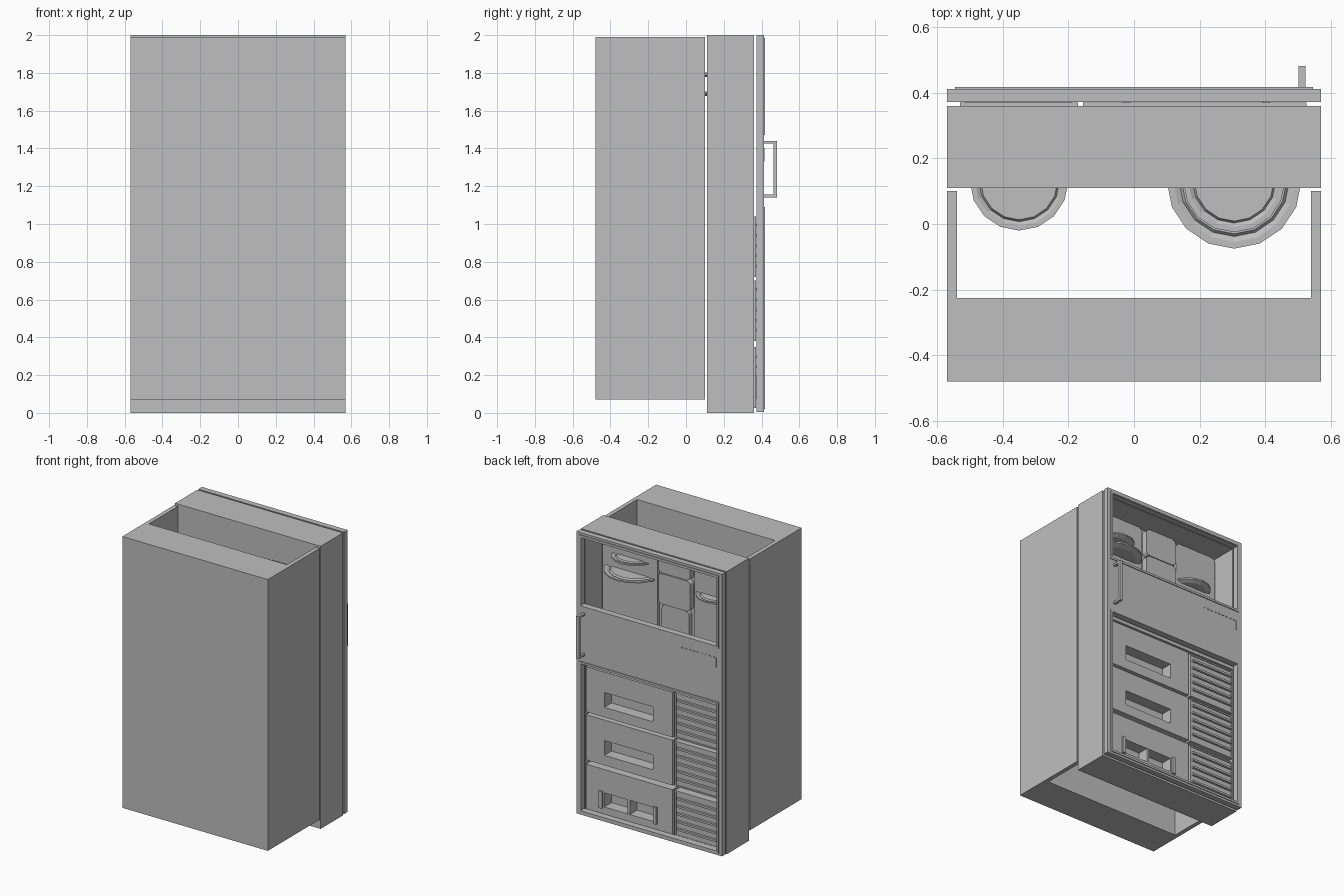
import bpy, bmesh, math
from mathutils import Vector

if "Cube" in bpy.data.objects:
    bpy.data.objects.remove(bpy.data.objects["Cube"])

grey = bpy.data.materials.new("cabinet_grey")
grey.diffuse_color = (0.52, 0.52, 0.52, 1)
grey.use_nodes = True
grey.node_tree.nodes["Principled BSDF"].inputs["Base Color"].default_value = grey.diffuse_color


def finish(name, bm):
    bmesh.ops.remove_doubles(bm, verts=bm.verts, dist=1e-5)
    bmesh.ops.recalc_face_normals(bm, faces=bm.faces)
    me = bpy.data.meshes.new(name)
    bm.to_mesh(me)
    bm.free()
    me.materials.append(grey)
    ob = bpy.data.objects.new(name, me)
    bpy.context.collection.objects.link(ob)
    return ob


def plate(name, x0, x1, z0, z1, y0, y1, holes=()):
    """Slab facing y, with rectangular through holes (x0, x1, z0, z1)."""
    xs = sorted({x0, x1, *[h[0] for h in holes], *[h[1] for h in holes]})
    zs = sorted({z0, z1, *[h[2] for h in holes], *[h[3] for h in holes]})

    def solid(i, k):
        if not (0 <= i < len(xs) - 1 and 0 <= k < len(zs) - 1):
            return False
        cx, cz = (xs[i] + xs[i + 1]) / 2, (zs[k] + zs[k + 1]) / 2
        return not any(h[0] < cx < h[1] and h[2] < cz < h[3] for h in holes)

    bm = bmesh.new()

    def quad(*pts):
        bm.faces.new([bm.verts.new(p) for p in pts])

    for i in range(len(xs) - 1):
        for k in range(len(zs) - 1):
            if not solid(i, k):
                continue
            a, b, c, d = xs[i], xs[i + 1], zs[k], zs[k + 1]
            for y in (y0, y1):
                quad((a, y, c), (b, y, c), (b, y, d), (a, y, d))
            for x, n in ((a, i - 1), (b, i + 1)):
                if not solid(n, k):
                    quad((x, y0, c), (x, y1, c), (x, y1, d), (x, y0, d))
            for z, n in ((c, k - 1), (d, k + 1)):
                if not solid(i, n):
                    quad((a, y0, z), (b, y0, z), (b, y1, z), (a, y1, z))
    bmesh.ops.remove_doubles(bm, verts=bm.verts, dist=1e-5)
    bmesh.ops.recalc_face_normals(bm, faces=bm.faces)
    bmesh.ops.dissolve_limit(bm, angle_limit=0.01, verts=bm.verts, edges=bm.edges)
    return finish(name, bm)


def rounded_plate(name, x0, x1, z0, z1, y0, y1, r=0.03):
    """Slab facing y with rounded corners."""
    bm = bmesh.new()
    ring = []
    corners = ((x1 - r, z1 - r), (x0 + r, z1 - r), (x0 + r, z0 + r), (x1 - r, z0 + r))
    for q, (cx, cz) in enumerate(corners):
        for s in range(5):
            a = (q + s / 4) * math.pi / 2
            ring.append((cx + r * math.cos(a), cz + r * math.sin(a)))
    back, front = [[bm.verts.new((x, y, z)) for x, z in ring] for y in (y0, y1)]
    bm.faces.new(back)
    bm.faces.new(front)
    for i in range(len(ring)):
        j = (i + 1) % len(ring)
        bm.faces.new((back[i], back[j], front[j], front[i]))
    return finish(name, bm)


def reel(name, x, y, z, r, sides=16):
    """Dished disc with a raised rim, turned about the vertical axis."""
    profile = ((0, -0.012), (0.8, -0.012), (1, 0), (1, 0.01),
               (0.9, 0.01), (0.82, 0.002), (0.78, 0.012), (0, 0.012))
    bm = bmesh.new()
    rings = []
    for f, h in profile:
        rings.append([bm.verts.new((x + f * r * math.cos(2 * math.pi * s / sides),
                                    y + f * r * math.sin(2 * math.pi * s / sides), z + h))
                      for s in range(sides)] if f else [bm.verts.new((x, y, z + h))])
    for a, b in zip(rings, rings[1:]):
        for s in range(sides):
            t = (s + 1) % sides
            if len(a) == 1:
                bm.faces.new((a[0], b[s], b[t]))
            elif len(b) == 1:
                bm.faces.new((a[s], a[t], b[0]))
            else:
                bm.faces.new((a[s], a[t], b[t], b[s]))
    return finish(name, bm)


# Front shell: thick front wall with two side walls, open above and below
bm = bmesh.new()
outline = ((-.57, -.48), (.57, -.48), (.57, .10), (.54, .10),
           (.54, -.225), (-.54, -.225), (-.54, .10), (-.57, .10))
low, top = [[bm.verts.new((x, y, z)) for x, y in outline] for z in (.07, 1.99)]
bm.faces.new(low)
bm.faces.new(top)
for i in range(8):
    j = (i + 1) % 8
    bm.faces.new((low[i], low[j], top[j], top[i]))
finish("front_shell", bm)

# Main cabinet: back board, deep mid layer, shallow rim
upper = (-.54, .54, 1.30, 1.97)
plate("cabinet_board", -.57, .57, 0, 2, .11, .17)
plate("cabinet_middle", -.57, .57, 0, 2, .17, .29, [upper])
plate("cabinet_rim", -.57, .57, 0, 2, .29, .36, [upper, (-.54, .54, .015, 1.06)])

# Upper compartment: side mounts, centre column, reels
for name, x0, x1 in (("left_mount", -.53, -.20), ("right_mount", .09, .52)):
    rounded_plate(name, x0, x1, 1.34, 1.965, .17, .19)
rounded_plate("column_top", -.18, .07, 1.77, 1.965, .17, .21)
rounded_plate("column_middle", -.18, .07, 1.55, 1.765, .17, .21)
rounded_plate("column_base", -.165, .05, 1.31, 1.545, .17, .20)
reel("large_reel", .305, .13, 1.69, .205)
reel("upper_reel", .305, .13, 1.79, .155)
reel("small_reel", -.35, .13, 1.69, .15)

# Door with two openings and thin mouldings
plate("door", -.57, .57, .005, 2, .372, .412,
      [(-.535, .535, 1.485, 1.965), (-.535, .535, .035, 1.075)])
plate("upper_moulding", -.545, .545, 1.47, 1.985, .412, .418, [(-.53, .53, 1.485, 1.968)])
plate("lower_moulding", -.545, .545, .02, 1.09, .412, .418, [(-.53, .53, .035, 1.075)])

# Drawer rows, each with a recessed window and a louvred vent
for n, (z0, z1, w0, w1) in enumerate(((.72, 1.04, .79, .895),
                                      (.38, .70, .45, .555),
                                      (.025, .35, .085, .185)), 1):
    plate(f"drawer_{n}", -.155, .525, z0, z1, .29, .371, [(0, .38, w0, w1)])
    plate(f"vent_{n}", -.53, -.17, z0, z1, .29, .365)
    plate(f"vent_rim_{n}", -.53, -.17, z0, z1, .365, .371,
          [(-.52, -.18, z0 + .01, z1 - .01)])
    for k in range(5):
        z = z0 + .05 + k * .054
        plate(f"louvre_{n}_{k + 1}", -.515, -.19, z, z + .014, .365, .38)

# Latch on the lowest drawer
plate("latch_divider", .18, .20, .085, .185, .29, .368)
for name, x in (("latch_left", -.035), ("latch_right", .39)):
    plate(name, x, x + .025, .075, .195, .371, .385)

# Door panel markings: row of small studs and a slot
for k in range(9):
    x = -.25 - k * .031
    plate(f"stud_{k + 1}", x - .014, x, 1.396, 1.402, .412, .416)
plate("marker", -.527, -.523, 1.33, 1.40, .412, .416)

# Door handle
plate("handle_grip", .502, .522, 1.14, 1.44, .462, .482)
for name, z in (("handle_foot_low", 1.14), ("handle_foot_high", 1.425)):
    plate(name, .502, .522, z, z + .015, .412, .462)
